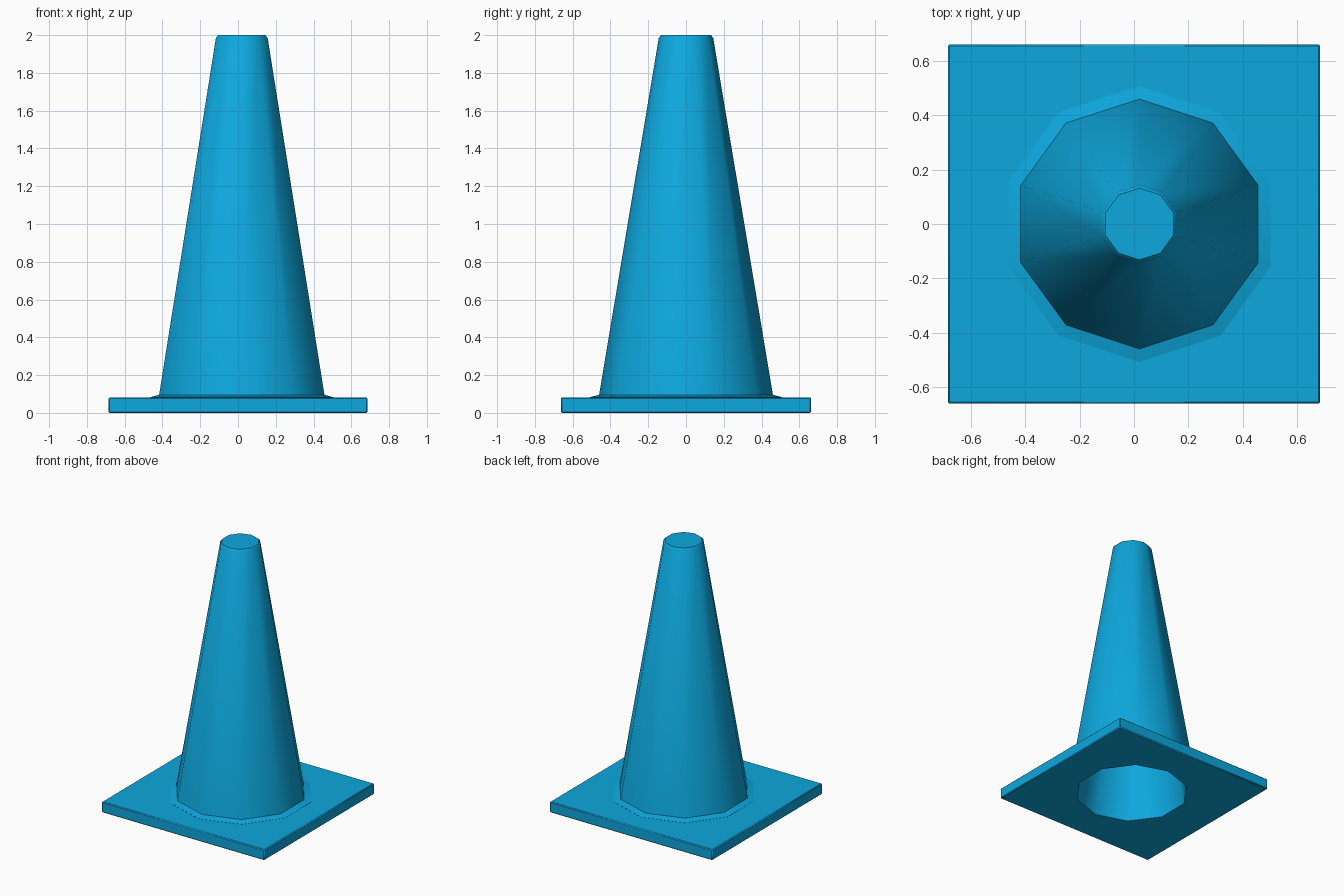
import bpy, bmesh
from math import cos, sin, pi, radians

if "Cube" in bpy.data.objects:
    bpy.data.objects.remove(bpy.data.objects["Cube"])

SIDES, CX = 10, 0.02


def lathe(name, profile):
    """Closed ten-sided solid from (radius, z) rings, bottom to top."""
    bm = bmesh.new()
    rings = [[bm.verts.new((CX + r * cos(pi / 2 + 2 * pi * i / SIDES),
                            r * sin(pi / 2 + 2 * pi * i / SIDES), z))
              for i in range(SIDES)] for r, z in profile]
    for a, b in zip(rings, rings[1:]):
        for i in range(SIDES):
            j = (i + 1) % SIDES
            bm.faces.new((a[i], a[j], b[j], b[i]))
    bm.faces.new(rings[0][::-1])
    bm.faces.new(rings[-1])
    mesh = bpy.data.meshes.new(name)
    bm.to_mesh(mesh)
    bm.free()
    obj = bpy.data.objects.new(name, mesh)
    bpy.context.collection.objects.link(obj)
    return obj


# Square base plate
bpy.ops.mesh.primitive_cube_add(size=1, location=(0, 0, 0.041))
cone = bpy.context.object
cone.name = "traffic_cone"
cone.scale = (1.37, 1.324, 0.082)
bpy.ops.object.transform_apply(location=True, rotation=False, scale=True)
bev = cone.modifiers.new("edge", 'BEVEL')
bev.width = 0.006
bev.segments = 1

# Tapered body with a small flared foot and softened rim
body = lathe("cone_body", [(0.508, 0.04), (0.508, 0.083), (0.46, 0.096),
                           (0.144, 1.985), (0.132, 2.0)])
# Hollow inside, open underneath
hollow = lathe("cone_hollow", [(0.408, -0.05), (0.40, 0.0), (0.10, 1.95)])

for part, op in ((body, 'UNION'), (hollow, 'DIFFERENCE')):
    part.hide_render = True
    mod = cone.modifiers.new(part.name, 'BOOLEAN')
    mod.object, mod.operation, mod.solver = part, op, 'EXACT'

bpy.context.view_layer.objects.active = cone
for mod in list(cone.modifiers):
    bpy.ops.object.modifier_apply(modifier=mod.name)
for part in (body, hollow):
    bpy.data.objects.remove(part)

# Smooth sides, blue plastic
bpy.ops.object.shade_smooth_by_angle(angle=radians(40))
mat = bpy.data.materials.new("blue_plastic")
mat.diffuse_color = (0.004, 0.39, 0.73, 1)
mat.use_nodes = True
mat.node_tree.nodes["Principled BSDF"].inputs["Base Color"].default_value = mat.diffuse_color
cone.data.materials.clear()
cone.data.materials.append(mat)
